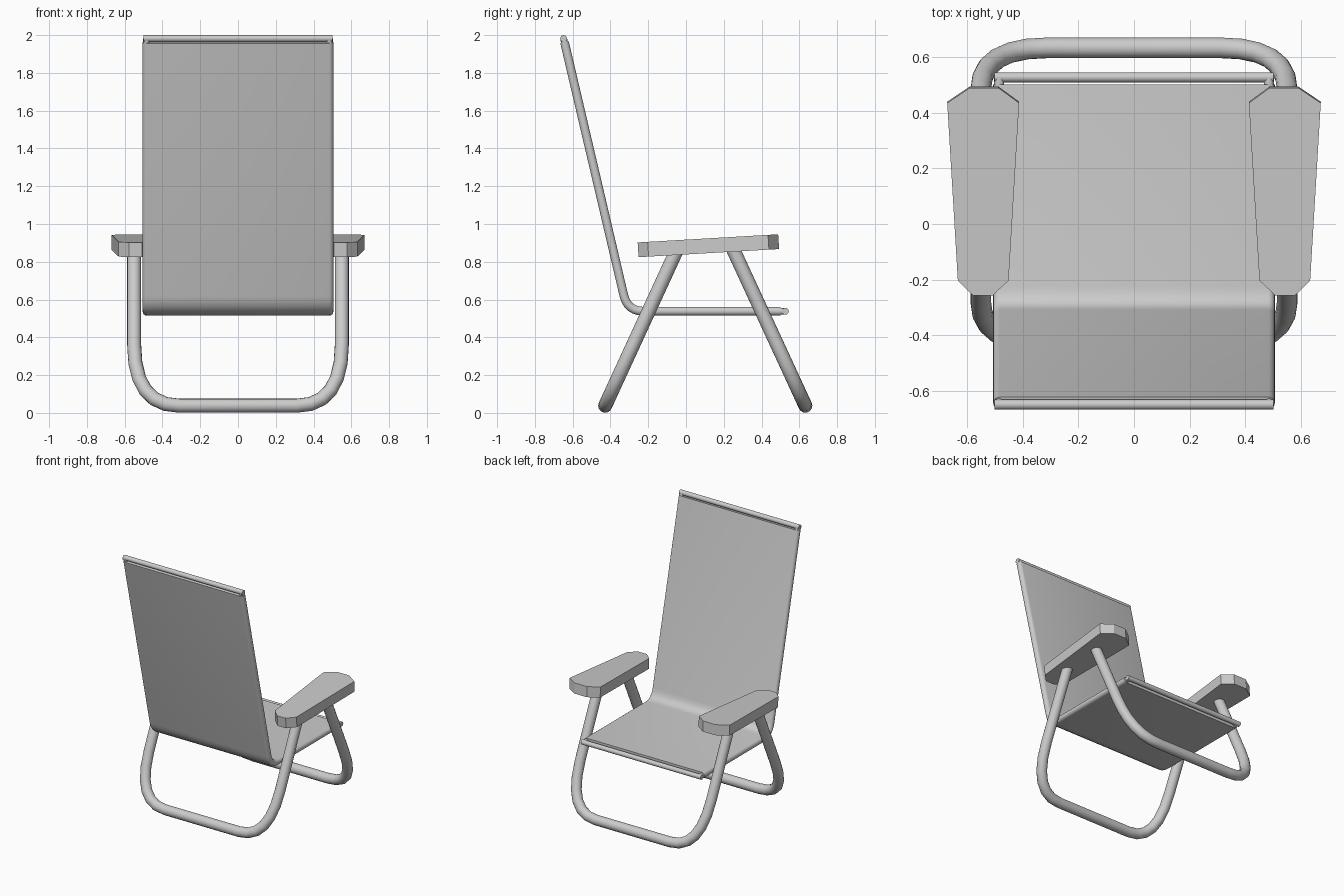
import bpy, bmesh, math
from mathutils import Vector, Matrix

if "Cube" in bpy.data.objects:
    bpy.data.objects.remove(bpy.data.objects["Cube"])


def finish(name, bm, smooth=True):
    bmesh.ops.recalc_face_normals(bm, faces=bm.faces)
    me = bpy.data.meshes.new(name)
    bm.to_mesh(me)
    bm.free()
    if smooth:
        me.shade_smooth()
        me.set_sharp_from_angle(angle=math.radians(40))
    ob = bpy.data.objects.new(name, me)
    bpy.context.collection.objects.link(ob)
    return ob


def sweep(name, path, section, normal):
    """Sweep a closed section along a planar path with mitred joints."""
    path = [Vector(p) for p in path]
    n = Vector(normal).normalized()
    bm = bmesh.new()
    rings = []
    for i, p in enumerate(path):
        a = (p - path[i - 1]).normalized() if i > 0 else None
        b = (path[i + 1] - p).normalized() if i < len(path) - 1 else None
        a, b = a or b, b or a
        t = (a + b).normalized()
        side = t.cross(n) / t.dot(a)
        rings.append([bm.verts.new(p + n * u + side * v) for u, v in section])
    k = len(section)
    for r, s in zip(rings, rings[1:]):
        for j in range(k):
            bm.faces.new((r[j], r[(j + 1) % k], s[(j + 1) % k], s[j]))
    bm.faces.new(rings[0])
    bm.faces.new(rings[-1])
    return finish(name, bm)


def circle(r, k=16):
    return [(r * math.cos(2 * math.pi * i / k), r * math.sin(2 * math.pi * i / k)) for i in range(k)]


def bend(a, c, b, k=6):
    a, c, b = Vector(a), Vector(c), Vector(b)
    return [a * (1 - t) ** 2 + c * 2 * t * (1 - t) + b * t * t for t in (i / k for i in range(k + 1))]


# Side profile of seat and backrest
def profile(x, front, top):
    curve = bend((x, -0.225, 0.538), (x, -0.31, 0.538), (x, -0.33, 0.625))
    return [(x, front, 0.538)] + curve + [(x, *top)]


# Fabric sleeve with rounded long edges
h, w = 0.023, 0.505
fabric = []
for s, start in ((1, -90), (-1, 90)):
    for i in range(9):
        a = math.radians(start + i * 22.5)
        fabric.append((s * (w - h) + h * math.cos(a), h * math.sin(a)))
sweep("fabric_seat_and_back", profile(0, 0.50, (-0.643, 1.962)), fabric, (1, 0, 0))

# Thin frame inside the fabric
r = 0.018
for s, side in ((-1, "left"), (1, "right")):
    sweep("frame_rail_" + side, profile(s * 0.484, 0.526, (-0.648, 1.982)), circle(r), (1, 0, 0))
for name, y, z in (("frame_front_bar", 0.526, 0.538), ("frame_top_bar", -0.648, 1.982)):
    sweep(name, [(-0.501, y, z), (0.501, y, z)], circle(r), (0, 0, 1))


# Bent tube legs
def leg(name, top, foot):
    top, foot = Vector((0, *top)), Vector((0, *foot))
    X = Vector((1, 0, 0))
    start = foot.lerp(top, 0.39)
    left = [top - X * 0.55] + bend(start - X * 0.55, foot - X * 0.55, foot - X * 0.31)
    right = [Vector((-p.x, p.y, p.z)) for p in reversed(left)]
    sweep(name, left + right, circle(0.037), X.cross(top - foot))


leg("front_leg", (0.243, 0.88), (0.632, 0.038))
leg("rear_leg", (-0.045, 0.87), (-0.428, 0.038))

# Tapered armrests with clipped corners, tilted up to the front
outline = [(0.486, 0.491), (0.59, 0.491), (0.67, 0.437), (0.632, -0.2),
           (0.578, -0.253), (0.507, -0.253), (0.45, -0.2), (0.412, 0.437)]
for s, side in ((-1, "left"), (1, "right")):
    bm = bmesh.new()
    rows = [[bm.verts.new((s * x, y + dy, 0.917 + 0.058 * y + dz)) for x, y in outline]
            for dy, dz in ((-0.003, 0), (0.002, -0.078))]
    for row in rows:
        bm.faces.new(row)
    for i in range(8):
        j = (i + 1) % 8
        bm.faces.new((rows[0][i], rows[0][j], rows[1][j], rows[1][i]))
    finish("armrest_" + side, bm, smooth=False)
